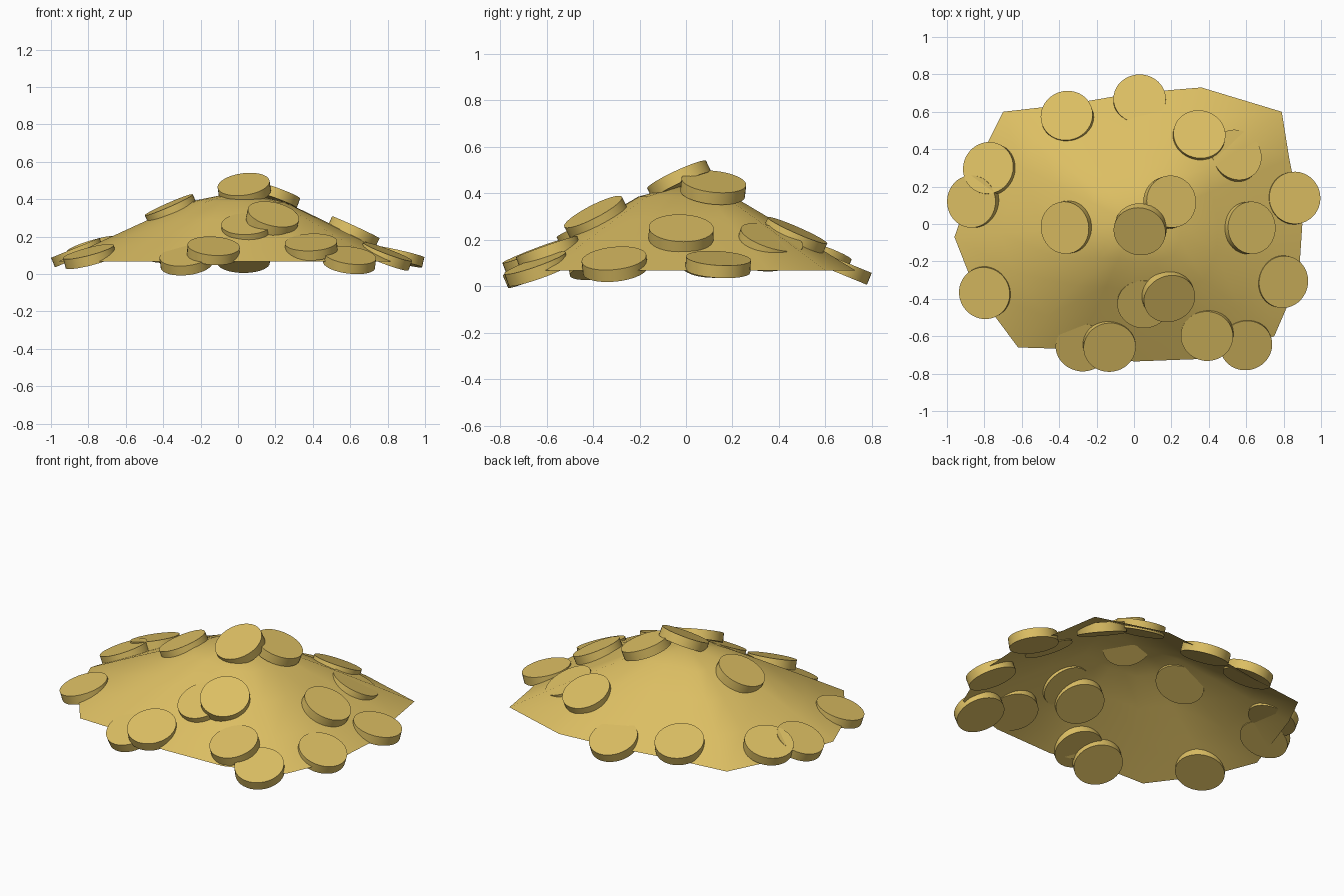
import bpy, bmesh, math
from mathutils import Vector

cube = bpy.data.objects.get("Cube")
if cube:
    bpy.data.objects.remove(cube)

gold = bpy.data.materials.new("gold")
gold.use_nodes = True
gold.diffuse_color = (0.72, 0.52, 0.125, 1)
gold.node_tree.nodes["Principled BSDF"].inputs["Base Color"].default_value = gold.diffuse_color


def finish(bm, name):
    mesh = bpy.data.meshes.new(name)
    bm.to_mesh(mesh)
    bm.free()
    mesh.materials.append(gold)
    obj = bpy.data.objects.new(name, mesh)
    bpy.context.collection.objects.link(obj)
    for o in bpy.context.selected_objects:
        o.select_set(False)
    obj.select_set(True)
    bpy.context.view_layer.objects.active = obj
    bpy.ops.object.shade_smooth_by_angle(angle=math.radians(40))
    return obj


# Mound: an open shell lofted from an uneven rim up to a rounded summit
rim = [(.79, .6), (.36, .73), (0, .7), (-.35, .64), (-.7, .6), (-.8, .4),
       (-.96, -.07), (-.85, -.35), (-.62, -.66), (-.3, -.67), (0, -.735),
       (.4, -.72), (.75, -.6), (.88, -.3), (.9, 0), (.83, .35)]
levels = [(1, .067), (.75, .18), (.5, .29), (.28, .385)]
bm = bmesh.new()
rings = [[bm.verts.new((x * s, y * s, z)) for x, y in rim] for s, z in levels]
summit = bm.verts.new((0, 0, .44))
count = len(rim)
for i in range(count):
    j = (i + 1) % count
    for low, high in zip(rings, rings[1:]):
        bm.faces.new((low[i], low[j], high[j], high[i]))
    bm.faces.new((rings[-1][i], rings[-1][j], summit))
finish(bm, "mound")

# Coins: centre of the upper face, then the sideways lean of the face
coins = [
    (-.36, .58, .16, -.12, .33), (.03, .67, .11, 0, .38),
    (.35, .48, .24, .1, .4), (.55, .37, .21, .33, .28),
    (.86, .14, .12, .22, .06), (.63, -.02, .25, .42, .03),
    (.2, .12, .45, .33, .1), (.03, -.04, .48, -.12, -.42),
    (-.37, -.02, .37, -.4, -.08), (-.78, .3, .16, -.28, .15),
    (-.87, .12, .14, -.38, 0), (-.8, -.37, .12, -.25, -.15),
    (.8, -.31, .12, .35, -.1), (.05, -.43, .27, -.05, -.42),
    (.19, -.4, .32, .2, -.45), (-.28, -.66, .1, -.1, -.4),
    (-.13, -.66, .15, .06, -.36), (.39, -.6, .17, -.04, -.33),
    (.6, -.65, .1, .12, -.33),
]
RADIUS, THICK = .14, .055
for n, (x, y, z, nx, ny) in enumerate(coins, 1):
    normal = Vector((nx, ny, math.sqrt(1 - nx * nx - ny * ny)))
    bm = bmesh.new()
    bmesh.ops.create_cone(bm, cap_ends=True, segments=40,
                          radius1=RADIUS, radius2=RADIUS, depth=THICK)
    coin = finish(bm, f"coin_{n}")
    coin.location = Vector((x, y, z)) - normal * THICK / 2
    coin.rotation_euler = normal.to_track_quat('Z', 'Y').to_euler()
